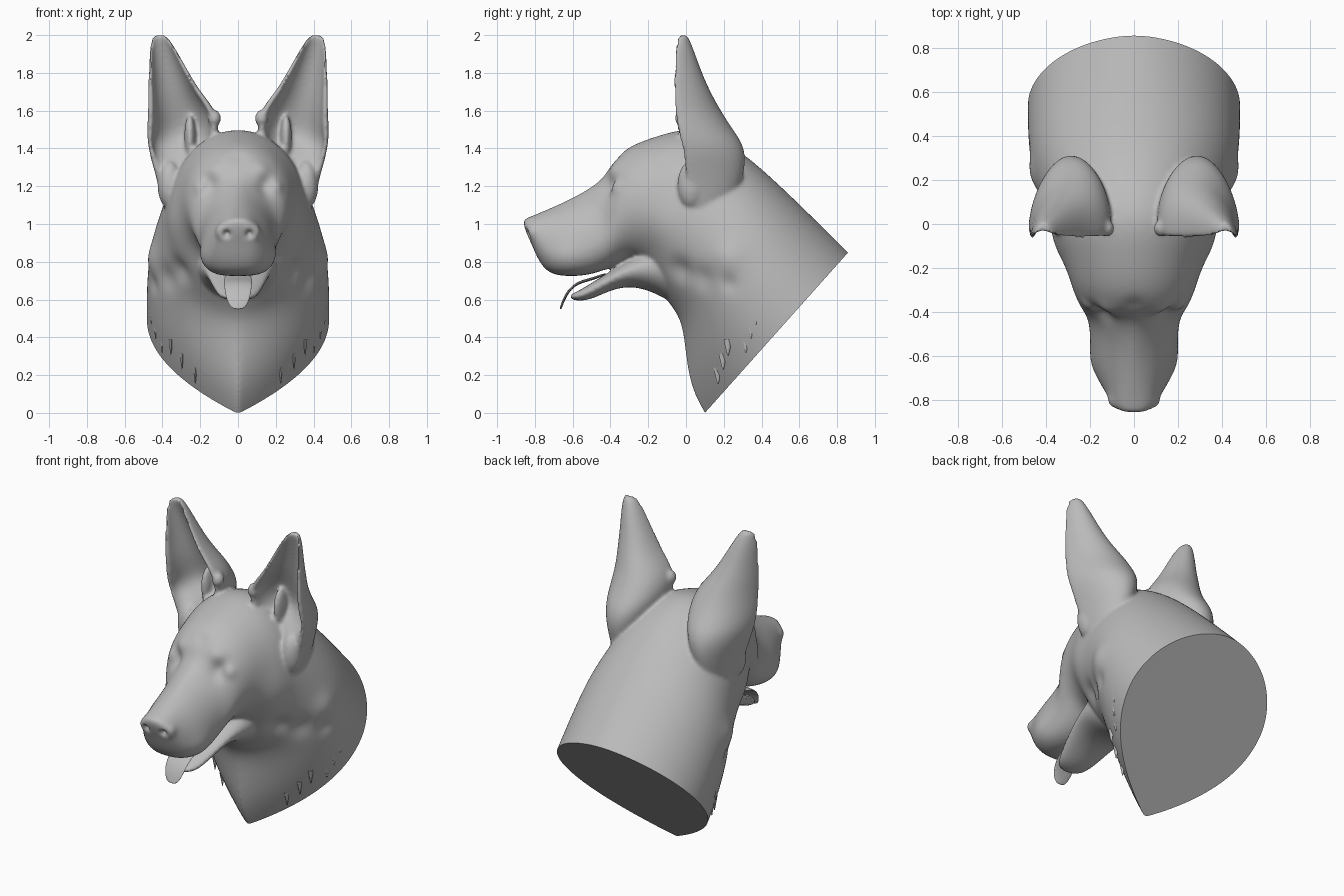
import bpy, bmesh, math
from mathutils import Vector, Matrix

cube = bpy.data.objects.get("Cube")
if cube:
    bpy.data.objects.remove(cube, do_unlink=True)

grey = bpy.data.materials.new("plain grey")
grey.use_nodes = True
grey.diffuse_color = (0.5, 0.5, 0.5, 1)
grey.node_tree.nodes["Principled BSDF"].inputs["Base Color"].default_value = (0.5, 0.5, 0.5, 1)


def loft(bm, rings):
    """Skin a list of closed rings and cap both ends."""
    loops = [[bm.verts.new(p) for p in ring] for ring in rings]
    n = len(loops[0])
    for a, b in zip(loops, loops[1:]):
        for i in range(n):
            j = (i + 1) % n
            bm.faces.new((a[i], a[j], b[j], b[i]))
    bm.faces.new(loops[0][::-1])
    bm.faces.new(loops[-1])


def section(top, bottom, w, m=0.5, low=1.0, high=1.0, n=32):
    """Symmetric ring: widest at fraction m, with pointed or boxy ends."""
    ring = []
    for i in range(n):
        a = 2 * math.pi * i / n
        c, s = math.cos(a), math.sin(a)
        t = m * (1 - c) if c > 0 else m - (1 - m) * c
        x = math.copysign(w * abs(s) ** (low if c > 0 else high), s)
        y, z = (bottom[k] + t * (top[k] - bottom[k]) for k in (0, 1))
        ring.append((x, y, z))
    return ring


def ear_section(side, z, x0, x1, front, back, hollow):
    """Crescent ring, open towards the front."""
    cx, hx, d, n = (x0 + x1) / 2, (x1 - x0) / 2, back - front, 14
    ring = []
    for i in range(n + 1):
        a = math.pi * i / n
        s = max(math.sin(a), 0)
        ring.append((side * (cx + hx * (math.cos(a) - 0.15 * s)), front + d * s ** 0.9, z))
    for i in range(n + 1):
        a = math.pi * (1 - i / n)
        x = cx + hx * 0.8 * math.cos(a)
        ring.append((side * x, front + d * hollow * math.sin(a), z))
    return ring


def blob(bm, centre, radii):
    mat = Matrix.Translation(centre) @ Matrix.Diagonal((*radii, 1))
    bmesh.ops.create_icosphere(bm, subdivisions=3, radius=1, matrix=mat)


def make_object(name, bm):
    bmesh.ops.recalc_face_normals(bm, faces=bm.faces[:])
    mesh = bpy.data.meshes.new(name)
    bm.to_mesh(mesh)
    bm.free()
    obj = bpy.data.objects.new(name, mesh)
    bpy.context.collection.objects.link(obj)
    return obj


def finish(obj, angle):
    obj.data.materials.clear()
    obj.data.materials.append(grey)
    bpy.ops.object.select_all(action="DESELECT")
    obj.select_set(True)
    bpy.context.view_layer.objects.active = obj
    bpy.ops.object.shade_smooth_by_angle(angle=math.radians(angle))


bm = bmesh.new()

# Neck, skull and muzzle in one sweep
loft(bm, [section(*s) for s in (
    ((1.01, .7), (.23, -.19), .485, .58, 2, 1.1),
    ((.862, .85), (.09, -.01), .488, .58, 2, 1.1),
    ((.7, 1.01), (.012, .16), .488, .57, 1.9, 1.05),
    ((.5, 1.205), (-.008, .38), .472, .55, 1.6),
    ((.3, 1.385), (-.03, .5), .428, .5, 1.3),
    ((.13, 1.48), (-.09, .58), .385, .5, 1.1),
    ((0, 1.512), (-.15, .66), .36),
    ((-.15, 1.468), (-.2, .78), .312),
    ((-.29, 1.42), (-.29, .82), .282),
    ((-.39, 1.345), (-.36, .785), .25, .48, .9, .95),
    ((-.425, 1.245), (-.43, .755), .205, .35, .7, 1.25),
    ((-.55, 1.165), (-.53, .725), .2, .32, .6, 1.3),
    ((-.65, 1.115), (-.64, .722), .19, .32, .6, 1.2),
    ((-.74, 1.075), (-.72, .735), .155, .35, .7, 1),
    ((-.81, 1.045), (-.775, .79), .115, .5, .8, .8),
    ((-.85, 1.03), (-.815, .89), .09, .5, .8, .8),
    ((-.865, 1.015), (-.845, .95), .05),
)])

# Lower jaw
loft(bm, [section(*s) for s in (
    ((0, 1.0), (-.02, .55), .2),
    ((-.1, .94), (-.1, .6), .22),
    ((-.2, .885), (-.2, .65), .205),
    ((-.3, .815), (-.3, .672), .178, .6),
    ((-.4, .75), (-.4, .65), .155, .6),
    ((-.5, .688), (-.49, .605), .125, .6),
    ((-.57, .645), (-.56, .59), .1),
    ((-.62, .625), (-.61, .6), .05),
)])

# Ears with their base lobes, curled inner rims and ridges
for side in (1, -1):
    loft(bm, [ear_section(side, *s) for s in (
        (.98, .24, .36, .08, .2, 0),
        (1.12, .22, .405, .04, .26, 0),
        (1.25, .19, .437, 0, .305, 0),
        (1.35, .15, .468, -.01, .32, .1),
        (1.43, .12, .487, -.03, .3, .4),
        (1.5, .1, .488, -.045, .25, .55),
        (1.6, .115, .482, -.06, .185, .6),
        (1.7, .2, .48, -.065, .13, .6),
        (1.8, .26, .476, -.065, .085, .6),
        (1.9, .315, .472, -.06, .05, .5),
        (1.975, .36, .462, -.05, .02, .3),
        (2.005, .39, .445, -.04, .005, .1),
    )])
    blob(bm, (side * .362, .03, 1.21), (.065, .075, .13))
    blob(bm, (side * .125, -.02, 1.56), (.036, .04, .045))
    blob(bm, (side * .255, .065, 1.46), (.03, .06, .12))

head = make_object("head", bm)

# Fuse the parts into one smooth sculpted skin
mod = head.modifiers.new("round", "SUBSURF")
mod.levels = mod.render_levels = 2
mod = head.modifiers.new("fuse", "REMESH")
mod.mode = "VOXEL"
mod.voxel_size = 0.0105
mod = head.modifiers.new("soften", "SMOOTH")
mod.factor = 0.5
mod.iterations = 8
graph = bpy.context.evaluated_depsgraph_get()
skin = bpy.data.meshes.new_from_object(head.evaluated_get(graph))
head.modifiers.clear()
head.data = skin

# Sculpt strokes: centre, radius, height along the surface normal
strokes = [(Vector(c), r, h) for c, r, h in (
    ((.16, -.41, 1.21), .06, -.028),     # eye socket
    ((.19, -.37, 1.195), .04, .022),     # closed eye
    ((.13, -.4, 1.285), .05, .014),      # brow
    ((0, -.38, 1.36), .05, -.01),        # forehead furrow
    ((.3, -.12, 1.0), .13, .015),        # cheek
    ((.3, -.02, .76), .07, -.025),       # fold behind jaw
    ((.36, .1, .72), .07, -.02),         # fold along throat
    ((.47, .22, .82), .08, .018),        # ruff
    ((.47, .22, .68), .05, -.015),       # step under ruff
    ((.17, -.62, .82), .08, .01),        # whisker pad
    ((.09, -.81, .96), .035, .014),      # nose wing
    ((.065, -.84, .945), .02, -.03),     # nostril
    ((.37, -.01, 1.43), .06, -.04),      # ear hollow
)]
bm = bmesh.new()
bm.from_mesh(skin)
bm.normal_update()
for v in bm.verts:
    p = Vector((abs(v.co.x), v.co.y, v.co.z))
    push = sum(h * math.exp(-(p - c).length_squared / r ** 2) for c, r, h in strokes)
    v.co += v.normal * push

# Flat slanted cut at the base of the neck
bmesh.ops.bisect_plane(bm, geom=bm.verts[:] + bm.edges[:] + bm.faces[:],
                       plane_co=(0, .1, 0), plane_no=(0, .746, -.666), clear_outer=True)
bmesh.ops.holes_fill(bm, edges=[e for e in bm.edges if e.is_boundary], sides=0)
bm.to_mesh(skin)
bm.free()
finish(head, 50)

# Tongue hanging over the lower lip
bm = bmesh.new()
loft(bm, [section(*s, n=20) for s in (
    ((-.42, .745), (-.42, .73), .065),
    ((-.5, .715), (-.5, .7), .075),
    ((-.57, .7), (-.563, .685), .075),
    ((-.62, .66), (-.607, .655), .072),
    ((-.65, .61), (-.637, .607), .064),
    ((-.666, .565), (-.654, .563), .045),
    ((-.67, .548), (-.66, .548), .02),
)])
tongue = make_object("tongue", bm)
mod = tongue.modifiers.new("round", "SUBSURF")
mod.levels = mod.render_levels = 2
finish(tongue, 60)

# Fur tufts along the lower edge of the ruff
bm = bmesh.new()
for side in (1, -1):
    for i in range(7):
        t = 0.17 + 0.065 * i
        x = .485 * (1 - (1 - t / .58) ** 2) - .016
        inset = .08 + .03 * (i % 3)
        spot = Vector((side * x, .1 + .755 * t - .746 * inset, .845 * t + .666 * inset))
        mat = Matrix.Translation(spot) @ Matrix.Diagonal((.5, 1, 1, 1))
        bmesh.ops.create_cone(bm, cap_ends=True, segments=10, radius1=.003,
                              radius2=.024, depth=.085, matrix=mat)
finish(make_object("fur_tufts", bm), 50)
